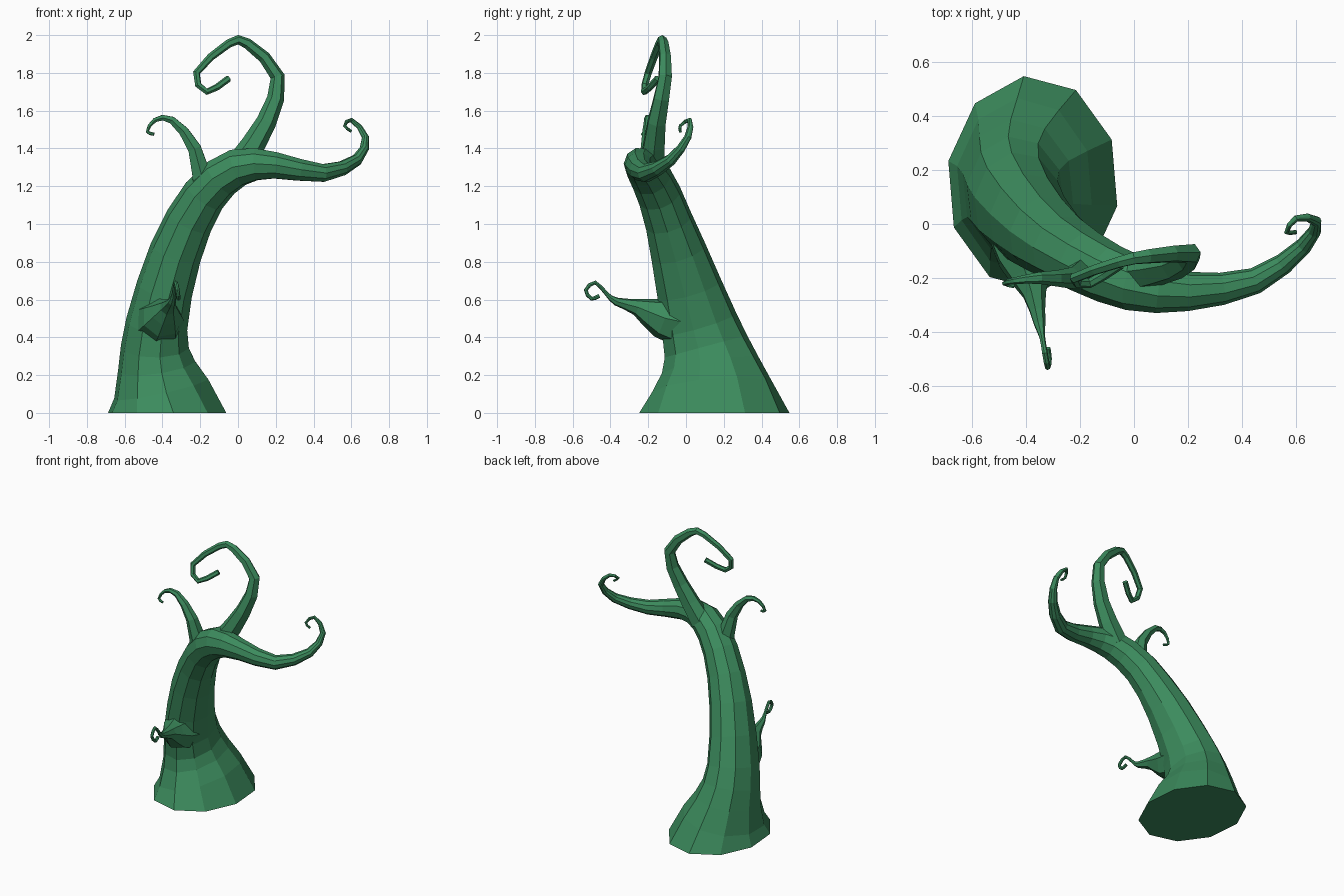
import bpy, bmesh, math
from mathutils import Vector

cube = bpy.data.objects.get("Cube")
if cube:
    bpy.data.objects.remove(cube, do_unlink=True)

green = bpy.data.materials.new("vine green")
green.use_nodes = True
colour = (0.045, 0.26, 0.11, 1)
green.diffuse_color = colour
green.node_tree.nodes["Principled BSDF"].inputs["Base Color"].default_value = colour


def taper(count, start, tip, power):
    """Radii that shrink quickly from the root and level out at the tip."""
    return [tip + (start - tip) * (1 - i / (count - 1)) ** power for i in range(count)]


def refine(values):
    """Insert a smooth in-between value in the middle of every span."""
    padded = [2 * values[0] - values[1], *values, 2 * values[-1] - values[-2]]
    result = []
    for before, low, high, after in zip(padded, padded[1:], padded[2:], padded[3:]):
        result += [low, ((low + high) * 9 - before - after) / 16]
    return result + [values[-1]]


def tube(name, points, radii, sides, side_axis, phase=0, oval=0):
    """Sweep a polygon along a curved path; oval widens the part near the ground."""
    path = refine([Vector(point) for point in points])
    radii = refine(radii)
    last = len(path) - 1
    bm = bmesh.new()
    loops = []
    across = Vector(side_axis)
    for i, (centre, radius) in enumerate(zip(path, radii)):
        before = (centre - path[max(i - 1, 0)]).normalized()
        after = (path[min(i + 1, last)] - centre).normalized()
        tangent = (before + after).normalized()
        if centre.z == 0:
            tangent = Vector((0, 0, 1))
        across = (across - tangent * across.dot(tangent)).normalized()
        other = tangent.cross(across)
        depth = radius * (1 + oval * min(1, max(0, 2 - 2 * centre.z)))
        loop = []
        for k in range(sides):
            angle = math.radians(phase) + math.tau * k / sides
            offset = across * math.cos(angle) * radius + other * math.sin(angle) * depth
            loop.append(bm.verts.new(centre + offset))
        loops.append(loop)
    for low, high in zip(loops, loops[1:]):
        for k in range(sides):
            following = (k + 1) % sides
            bm.faces.new((low[k], low[following], high[following], high[k]))
    bm.faces.new(reversed(loops[0]))
    bm.faces.new(loops[-1])
    mesh = bpy.data.meshes.new(name)
    bm.to_mesh(mesh)
    bm.free()
    mesh.materials.append(green)
    bpy.context.collection.objects.link(bpy.data.objects.new(name, mesh))


# Flared trunk that bends over into the long side branch and its curl
trunk = [(-.375, .15, 0), (-.43, .13, .25), (-.43, .07, .47),
         (-.33, -.04, .85), (-.18, -.14, 1.15)]
trunk_radii = [.32, .21, .165, .14, .118]
side_branch = [(0, -.22, 1.3), (.2, -.25, 1.31), (.45, -.21, 1.27), (.63, -.08, 1.34),
               (.675, .01, 1.46), (.6, .02, 1.55), (.565, -.03, 1.52), (.6, -.03, 1.49)]
branch_radii = taper(len(side_branch), .103, .008, 2.5)
tube("trunk_and_side_branch", trunk + side_branch, trunk_radii + branch_radii,
     sides=10, side_axis=(1, 0, 0), phase=-12, oval=.25)

# Tall branch ending in the large curl
top_curl = [(0, -.18, 1.3), (.15, -.155, 1.54), (.21, -.11, 1.78), (.05, -.12, 1.955),
            (-.05, -.14, 1.955), (-.22, -.2, 1.8), (-.165, -.22, 1.7), (-.05, -.15, 1.77)]
tube("top_curl", top_curl, taper(len(top_curl), .075, .018, 3),
     sides=6, side_axis=(0, 1, 0), phase=30)

# Small twig at the top of the trunk
upper_twig = [(-.17, -.17, 1.13), (-.23, -.2, 1.4), (-.35, -.2, 1.55),
              (-.44, -.21, 1.55), (-.48, -.22, 1.49), (-.445, -.23, 1.475)]
tube("upper_twig", upper_twig, taper(len(upper_twig), .07, .009, 3),
     sides=6, side_axis=(0, 1, 0))

# Stubby branch low on the front of the trunk
front_twig = [(-.42, 0, .48), (-.4, -.13, .505), (-.37, -.26, .56), (-.35, -.37, .59),
              (-.34, -.42, .63), (-.33, -.48, .69), (-.32, -.53, .65),
              (-.315, -.5, .605), (-.32, -.46, .62)]
twig_radii = [.14, .11, .045, .022] + [.011] * 5
tube("front_twig", front_twig, twig_radii, sides=7, side_axis=(1, 0, 0))
